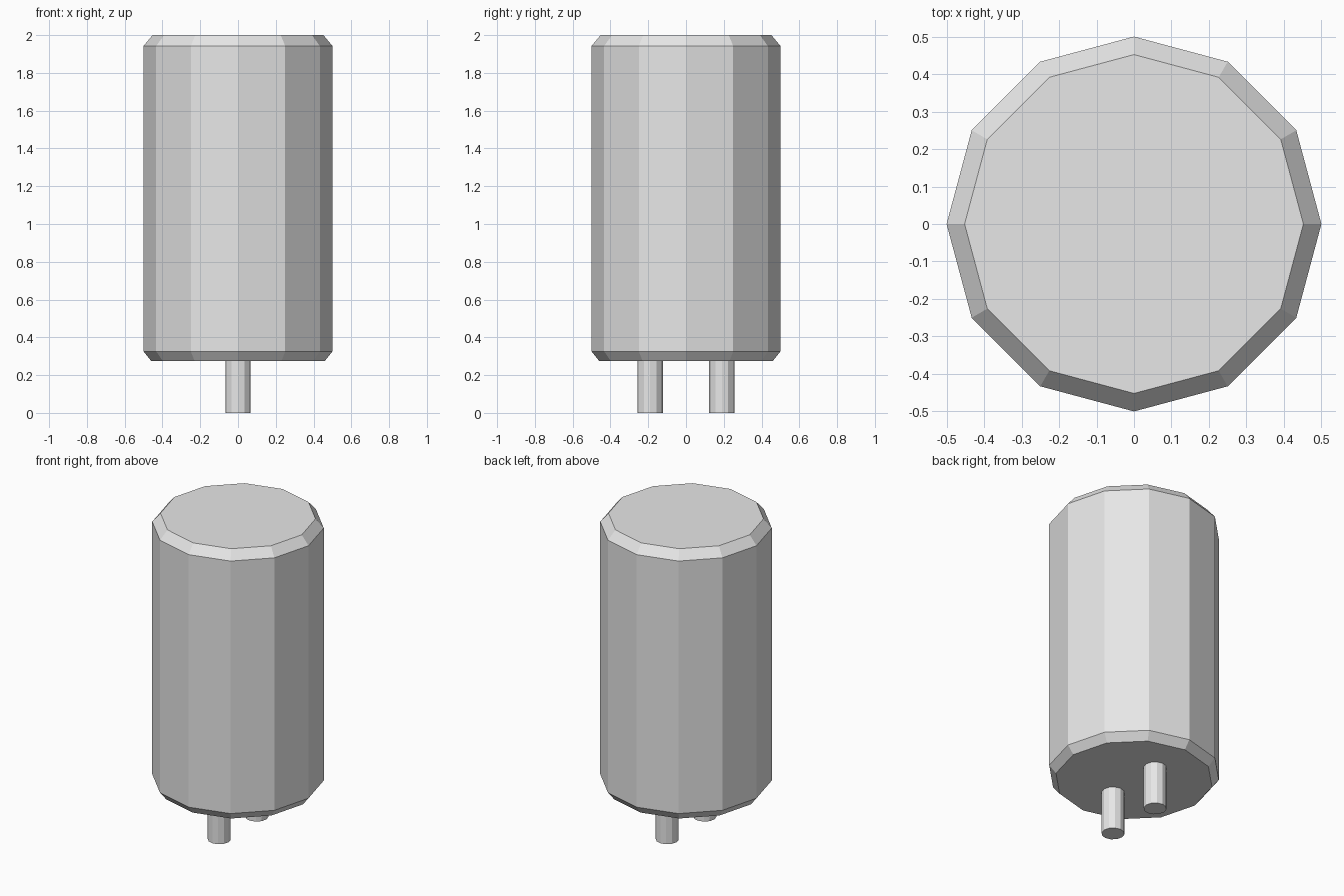
import bpy
import bmesh
from math import cos, sin, tau

cube = bpy.data.objects.get("Cube")
if cube:
    bpy.data.objects.remove(cube, do_unlink=True)

SIDES = 12

# Single grey finish
grey = bpy.data.materials.new("light_grey")
grey.use_nodes = True
color = (0.8, 0.8, 0.8, 1.0)
grey.diffuse_color = color
grey.node_tree.nodes["Principled BSDF"].inputs["Base Color"].default_value = color


def lathe(name, profile, center=(0, 0)):
    """Closed flat-faced solid from (radius, height) rings, bottom to top."""
    bm = bmesh.new()
    rings = []
    for radius, z in profile:
        rings.append([bm.verts.new((radius * cos(tau * i / SIDES),
                                    radius * sin(tau * i / SIDES), z))
                      for i in range(SIDES)])
    for low, high in zip(rings, rings[1:]):
        for i in range(SIDES):
            j = (i + 1) % SIDES
            bm.faces.new((low[i], low[j], high[j], high[i]))
    bm.faces.new(rings[0][::-1])
    bm.faces.new(rings[-1])
    mesh = bpy.data.meshes.new(name)
    bm.to_mesh(mesh)
    bm.free()
    mesh.materials.append(grey)
    obj = bpy.data.objects.new(name, mesh)
    obj.location = (*center, 0)
    bpy.context.collection.objects.link(obj)
    return obj


# Can with chamfered rims
lathe("can_body", [(0.46, 0.275), (0.5, 0.325), (0.5, 1.943), (0.452, 2.0)])

# Two pins, seated slightly inside the can
for name, y in (("front_pin", -0.19), ("back_pin", 0.19)):
    lathe(name, [(0.067, 0), (0.067, 0.29)], (0, y))
